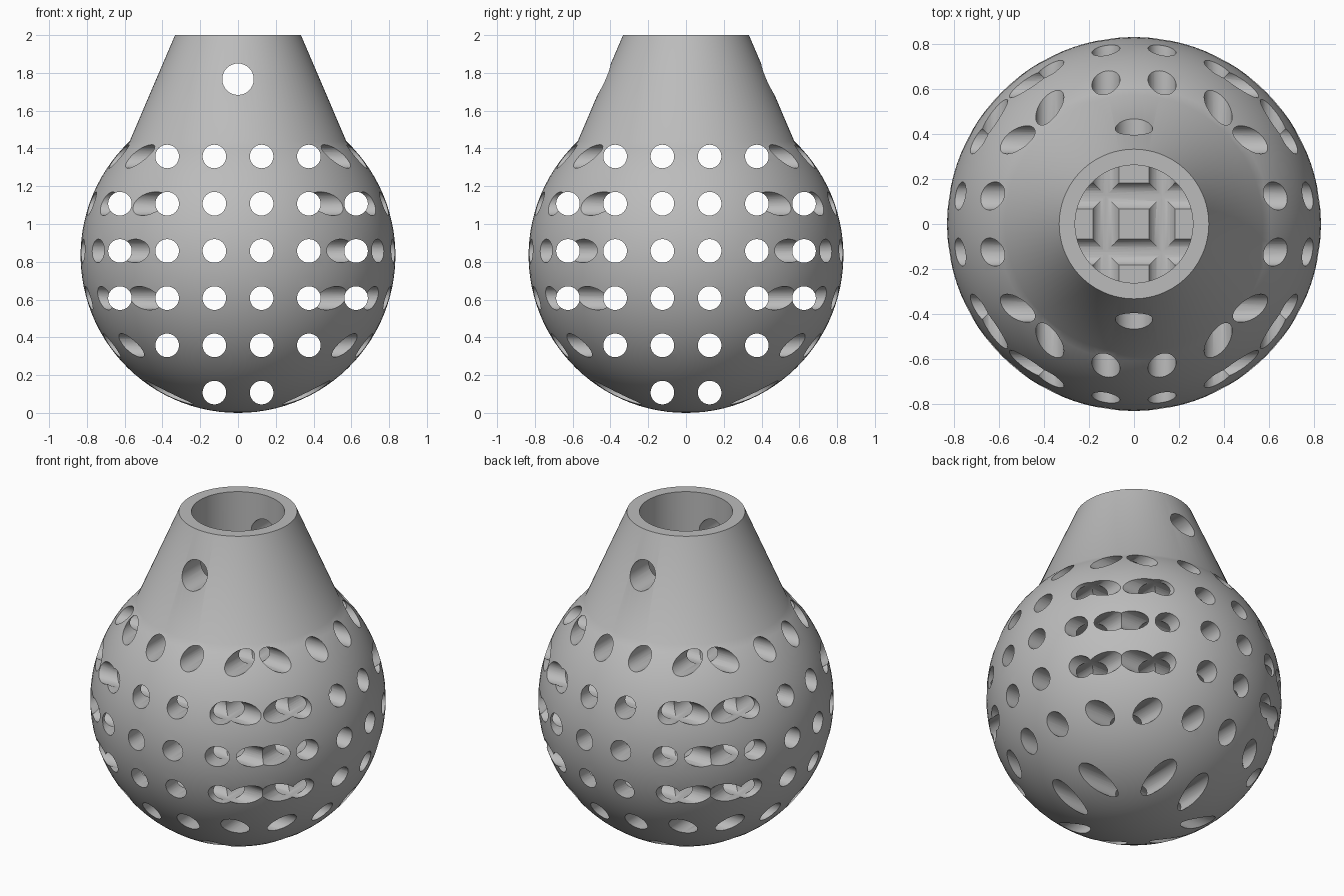
import bpy, bmesh
from math import sin, cos, pi, asin, radians
from mathutils import Matrix, Vector

cube = bpy.data.objects.get("Cube")
if cube:
    bpy.data.objects.remove(cube, do_unlink=True)

U = 1 / 12            # one drawing unit; the model is 24 units tall
R = 10 * U            # ball radius, its centre is at z = R
SEGMENTS = 96
PITCH = 3 * U         # spacing of the drilled grid
DRILL = 0.75 * U
ROW_Z = 1.29 * U      # lowest row of holes

grey = bpy.data.materials.new("plain grey")
grey.use_nodes = True
colour = (0.5, 0.5, 0.5, 1)
grey.diffuse_color = colour
grey.node_tree.nodes["Principled BSDF"].inputs["Base Color"].default_value = colour


def make_object(name, bm):
    mesh = bpy.data.meshes.new(name)
    bmesh.ops.recalc_face_normals(bm, faces=bm.faces)
    bm.to_mesh(mesh)
    bm.free()
    mesh.materials.append(grey)
    obj = bpy.data.objects.new(name, mesh)
    bpy.context.collection.objects.link(obj)
    return obj


def drill_set(name, axis, holes):
    """Parallel rods along x or y; each hole is (offset, z, radius)."""
    bm = bmesh.new()
    for offset, z, radius in holes:
        if axis == "X":
            turn, place = Matrix.Rotation(pi / 2, 4, "Y"), Vector((0, offset, z))
        else:
            turn, place = Matrix.Rotation(pi / 2, 4, "X"), Vector((offset, 0, z))
        bmesh.ops.create_cone(bm, cap_ends=True, segments=32, radius1=radius,
                              radius2=radius, depth=2,
                              matrix=Matrix.Translation(place) @ turn)
    obj = make_object(name, bm)
    obj.hide_render = True
    obj.hide_set(True)
    return obj


# Ball, tapered neck and blind bore, turned from one profile
top_angle = asin(7.25 / 10)
steps = 40
profile = []
for i in range(steps + 1):
    a = -pi / 2 + (top_angle + pi / 2) * i / steps
    profile.append((R * cos(a), R + R * sin(a)))
profile += [(4 * U, 24 * U), (3.15 * U, 24 * U), (3.15 * U, 16 * U), (0, 16 * U)]
profile[0] = (0, 0)

bm = bmesh.new()
verts = [bm.verts.new((r, 0, z)) for r, z in profile]
edges = [bm.edges.new(pair) for pair in zip(verts, verts[1:])]
bmesh.ops.spin(bm, geom=verts + edges, cent=(0, 0, 0), axis=(0, 0, 1),
               angle=2 * pi, steps=SEGMENTS)
bmesh.ops.remove_doubles(bm, verts=bm.verts, dist=1e-5)
body = make_object("perforated_ball_with_neck", bm)

# Square grid of holes, longest rows around the middle
row_reach = [1, 2, 3, 3, 3, 2]
grid = []
for row, reach in enumerate(row_reach):
    for k in range(reach):
        for side in (-1, 1):
            grid.append((side * (k + 0.5) * PITCH, ROW_Z + row * PITCH, DRILL))

# The cross hole through the neck runs front to back only
neck_hole = (0, 21.2 * U, U)
cutters = [drill_set("side_to_side_drills", "X", grid),
           drill_set("front_to_back_drills", "Y", grid + [neck_hole])]

bpy.context.view_layer.objects.active = body
body.select_set(True)
for cutter in cutters:
    mod = body.modifiers.new(cutter.name, "BOOLEAN")
    mod.operation = "DIFFERENCE"
    mod.solver = "MANIFOLD"
    mod.object = cutter
    bpy.ops.object.modifier_apply(modifier=mod.name)
for cutter in cutters:
    bpy.data.objects.remove(cutter, do_unlink=True)

bpy.ops.object.shade_smooth_by_angle(angle=radians(25))
